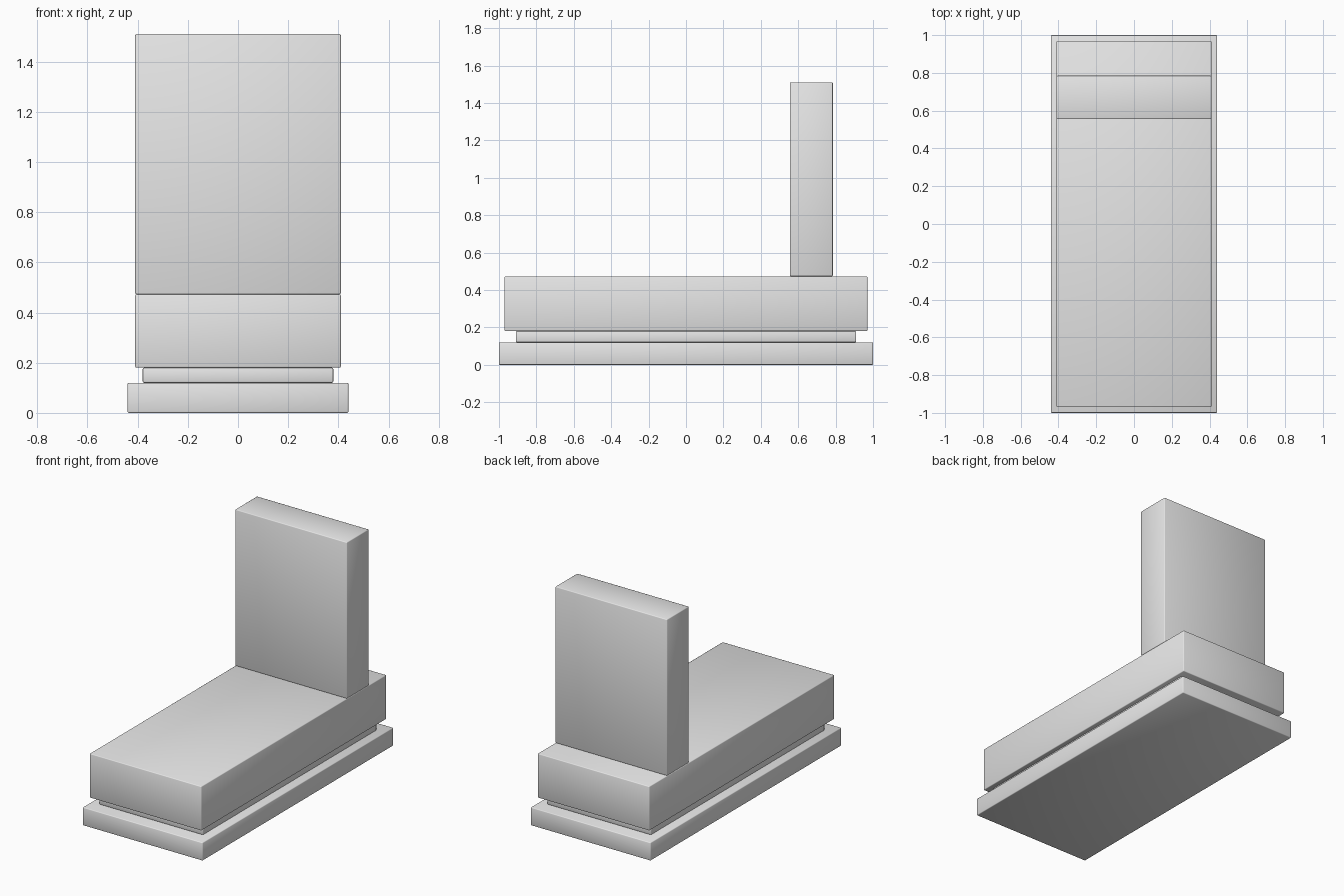
import bpy

cube = bpy.data.objects.get("Cube")
if cube:
    bpy.data.objects.remove(cube, do_unlink=True)

# Single plain stone colour
stone = bpy.data.materials.new("grey_stone")
stone.use_nodes = True
stone.diffuse_color = (0.8, 0.8, 0.8, 1)
stone.node_tree.nodes["Principled BSDF"].inputs["Base Color"].default_value = stone.diffuse_color


def block(name, half_x, y0, y1, z0, z1):
    """Box with finely eased edges and soft shading."""
    bpy.ops.mesh.primitive_cube_add(size=1, location=(0, (y0 + y1) / 2, (z0 + z1) / 2))
    obj = bpy.context.object
    obj.name = name
    obj.scale = (2 * half_x, y1 - y0, z1 - z0)
    bpy.ops.object.transform_apply(location=False, rotation=False, scale=True)
    obj.data.materials.append(stone)
    bpy.ops.object.shade_smooth()
    bevel = obj.modifiers.new("eased_edges", "BEVEL")
    bevel.width = 0.005
    bevel.segments = 2
    return obj


# Stacked horizontal slabs, from the ground up
block("base_slab", 0.44, -1, 1, 0, 0.12)
block("recessed_plinth", 0.38, -0.91, 0.91, 0.12, 0.18)
block("ledger_slab", 0.41, -0.97, 0.97, 0.18, 0.473)

# Upright stone near the back
block("headstone", 0.41, 0.555, 0.785, 0.473, 1.51)
